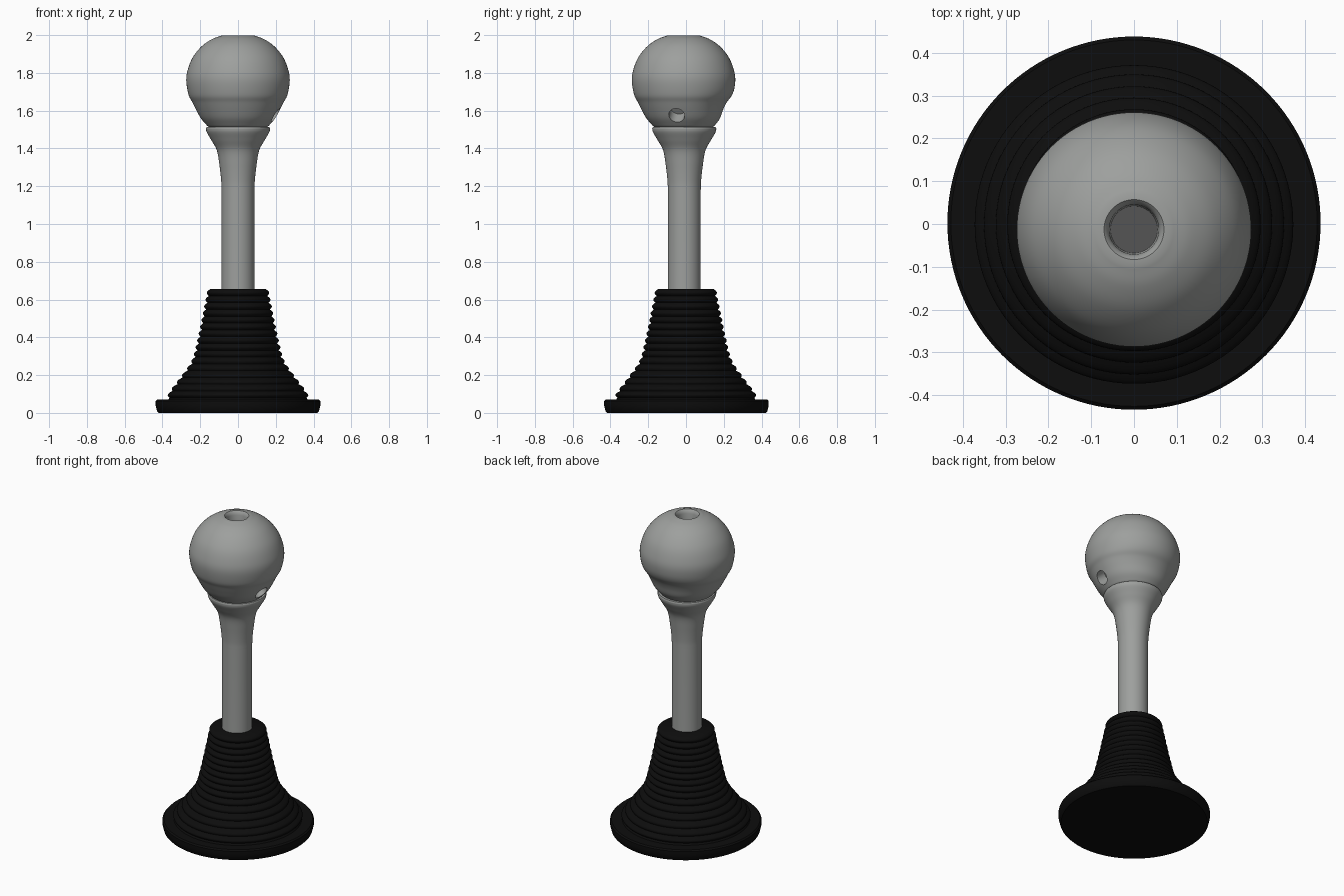
import bpy, math
from mathutils import Vector

if "Cube" in bpy.data.objects:
    bpy.data.objects.remove(bpy.data.objects["Cube"])

def material(name, rgb):
    m = bpy.data.materials.new(name)
    m.diffuse_color = (*rgb, 1)
    m.use_nodes = True
    m.node_tree.nodes["Principled BSDF"].inputs["Base Color"].default_value = m.diffuse_color
    return m

GREY = material("satin grey", (0.34, 0.35, 0.34))
DARK = material("dark grey", (0.09, 0.09, 0.09))
BLACK = material("black rubber", (0.004, 0.004, 0.004))

def smooth(ob, angle=40):
    bpy.ops.object.select_all(action='DESELECT')
    bpy.context.view_layer.objects.active = ob
    ob.select_set(True)
    bpy.ops.object.shade_smooth_by_angle(angle=math.radians(angle))

def lathe(name, profile, mat, y=0.0, n=96):
    """Closed turned solid; profile runs bottom to top as (radius, z)."""
    verts, faces = [], []
    for r, z in profile:
        for i in range(n):
            a = 2 * math.pi * i / n
            verts.append((r * math.cos(a), y + r * math.sin(a), z))
    for k in range(len(profile) - 1):
        for i in range(n):
            j = (i + 1) % n
            faces.append((k*n + i, k*n + j, (k+1)*n + j, (k+1)*n + i))
    faces.append(tuple(range(n - 1, -1, -1)))
    faces.append(tuple(range(len(profile)*n - n, len(profile)*n)))
    me = bpy.data.meshes.new(name)
    me.from_pydata(verts, [], faces)
    me.materials.append(mat)
    ob = bpy.data.objects.new(name, me)
    bpy.context.collection.objects.link(ob)
    return ob

def curve(points, steps):
    """Catmull-Rom resample of a short profile."""
    p = [Vector(q) for q in points]
    p = [2*p[0] - p[1]] + p + [2*p[-1] - p[-2]]
    out = []
    for i in range(1, len(p) - 2):
        a, b, c, d = p[i-1:i+3]
        for s in range(steps):
            t = s / steps
            out.append(tuple(0.5*(2*b + (c-a)*t + (2*a-5*b+4*c-d)*t*t + (3*b-a-3*c+d)*t**3)))
    return out + [tuple(p[-2])]

# Base flange
smooth(lathe("base_flange", [(0.42, 0), (0.428, 0.008), (0.436, 0.04), (0.436, 0.062),
                             (0.428, 0.07)], BLACK, 0.002, 128))

# Ribbed boot: stacked round ribs following a flared outline
outline = curve([(0.378, 0.075), (0.365, 0.11), (0.305, 0.19), (0.245, 0.28), (0.213, 0.40),
                 (0.188, 0.52), (0.168, 0.62), (0.161, 0.66)], 12)
def radius_at(z):
    for (r0, z0), (r1, z1) in zip(outline, outline[1:]):
        if z <= z1:
            return r0 + (r1 - r0) * (z - z0) / (z1 - z0)
    return outline[-1][0]
ribs, sub, z0, z1 = 16, 8, 0.08, 0.655
boot = [(0.375, 0.06)]
for k in range(ribs * sub + 1):
    z = z0 + (z1 - z0) * k / (ribs * sub)
    boot.append((radius_at(z) - 0.014 * (1 - abs(math.sin(math.pi * k / sub))), z))
smooth(lathe("ribbed_boot", boot, BLACK, -0.001), 60)

# Shaft with flared collar
shaft = [(0.087, 0.60)] + curve([(0.087, 1.18), (0.089, 1.23), (0.098, 1.31), (0.112, 1.39),
                                 (0.142, 1.445), (0.165, 1.485), (0.17, 1.505)], 6) + [(0.166, 1.513), (0.12, 1.513)]
smooth(lathe("shaft_and_collar", shaft, GREY, -0.009))

# Ball knob with a recess in its top
ball = [(0.12, 1.50), (0.155, 1.513)] + curve(
    [(0.165, 1.522), (0.197, 1.56), (0.222, 1.605), (0.242, 1.645), (0.262, 1.685), (0.274, 1.76),
     (0.265, 1.82), (0.238, 1.885), (0.19, 1.943), (0.135, 1.98), (0.085, 1.998)], 6) + [
    (0.07, 1.999), (0.063, 1.992), (0.058, 1.975), (0.055, 1.90)]
knob = lathe("ball_knob", ball, GREY, -0.013)
knob.data.materials.append(DARK)
knob.data.polygons[-1].material_index = 1
# hand-worn waist: back of the lower half is pressed in
for v in knob.data.vertices:
    if 1.52 < v.co.z < 1.72:
        w = math.sin(math.pi * (v.co.z - 1.52) / 0.20) ** 2
        v.co.y -= 0.016 * w * max(0, v.co.y / 0.25)

# Screw hole low on the right side
axis = Vector((0.75, -0.14, -0.6)).normalized()
hole = lathe("hole_cutter", [(0.042, -0.07), (0.042, 0.1)], GREY, 0, 32)
hole.rotation_euler = axis.to_track_quat('Z', 'Y').to_euler()
hole.location = (0.203, -0.05, 1.572)
hole.hide_render = True
bpy.context.view_layer.update()
mod = knob.modifiers.new("screw_hole", 'BOOLEAN')
mod.object, mod.operation, mod.solver = hole, 'DIFFERENCE', 'EXACT'
bpy.context.view_layer.objects.active = knob
bpy.ops.object.modifier_apply(modifier=mod.name)
bpy.data.objects.remove(hole)
smooth(knob)
